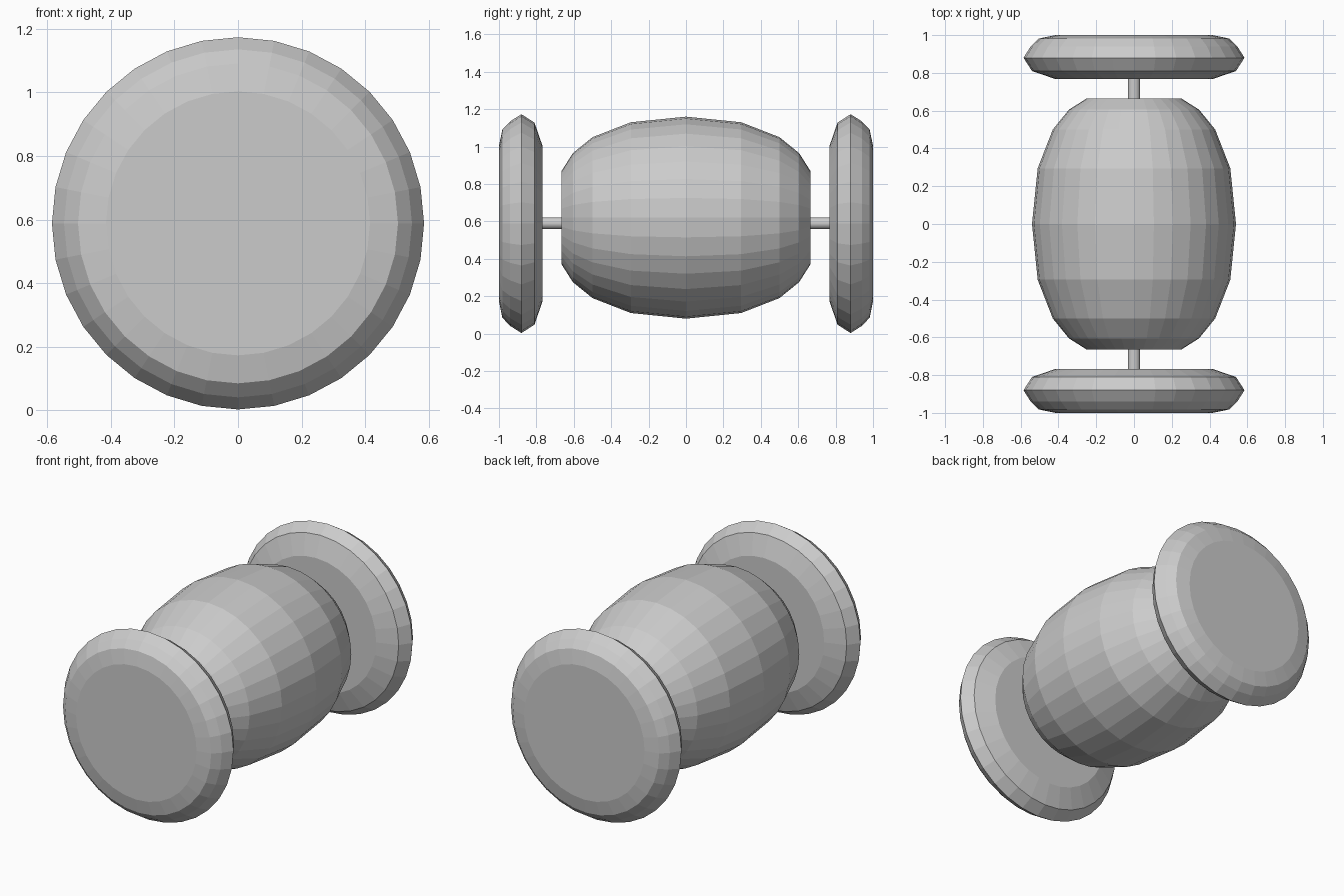
import bpy, bmesh, math

if "Cube" in bpy.data.objects:
    bpy.data.objects.remove(bpy.data.objects["Cube"])

SIDES = 32


def turned(name, profile, z, sides=SIDES):
    """Closed solid turned around the y axis; profile is a list of (y, radius)."""
    bm = bmesh.new()
    rings = []
    for y, r in profile:
        rings.append([bm.verts.new((r * math.cos(2 * math.pi * i / sides), y,
                                    r * math.sin(2 * math.pi * i / sides)))
                      for i in range(sides)])
    for a, b in zip(rings, rings[1:]):
        for i in range(sides):
            j = (i + 1) % sides
            bm.faces.new((a[i], a[j], b[j], b[i]))
    bm.faces.new(rings[0])
    bm.faces.new(rings[-1])
    bmesh.ops.recalc_face_normals(bm, faces=bm.faces)
    mesh = bpy.data.meshes.new(name)
    bm.to_mesh(mesh)
    bm.free()
    obj = bpy.data.objects.new(name, mesh)
    obj.location.z = z
    bpy.context.collection.objects.link(obj)
    return obj


# Barrel body, symmetric front to back
half = [(0, 0.54), (0.295, 0.51), (0.5, 0.43), (0.605, 0.345), (0.665, 0.25)]
turned("barrel", [(-y, r) for y, r in reversed(half[1:])] + half, 0.62)

# End wheels, bevelled more softly on the outside
wheel = [(0.767, 0.415), (0.81, 0.54), (0.88, 0.585),
         (0.94, 0.547), (0.982, 0.503), (1.0, 0.415)]
for name, side in (("front_wheel", -1), ("back_wheel", 1)):
    turned(name, [(side * y, r) for y, r in wheel], 0.588)

# Axle through the barrel
turned("axle", [(-0.78, 0.032), (0.78, 0.032)], 0.59)
